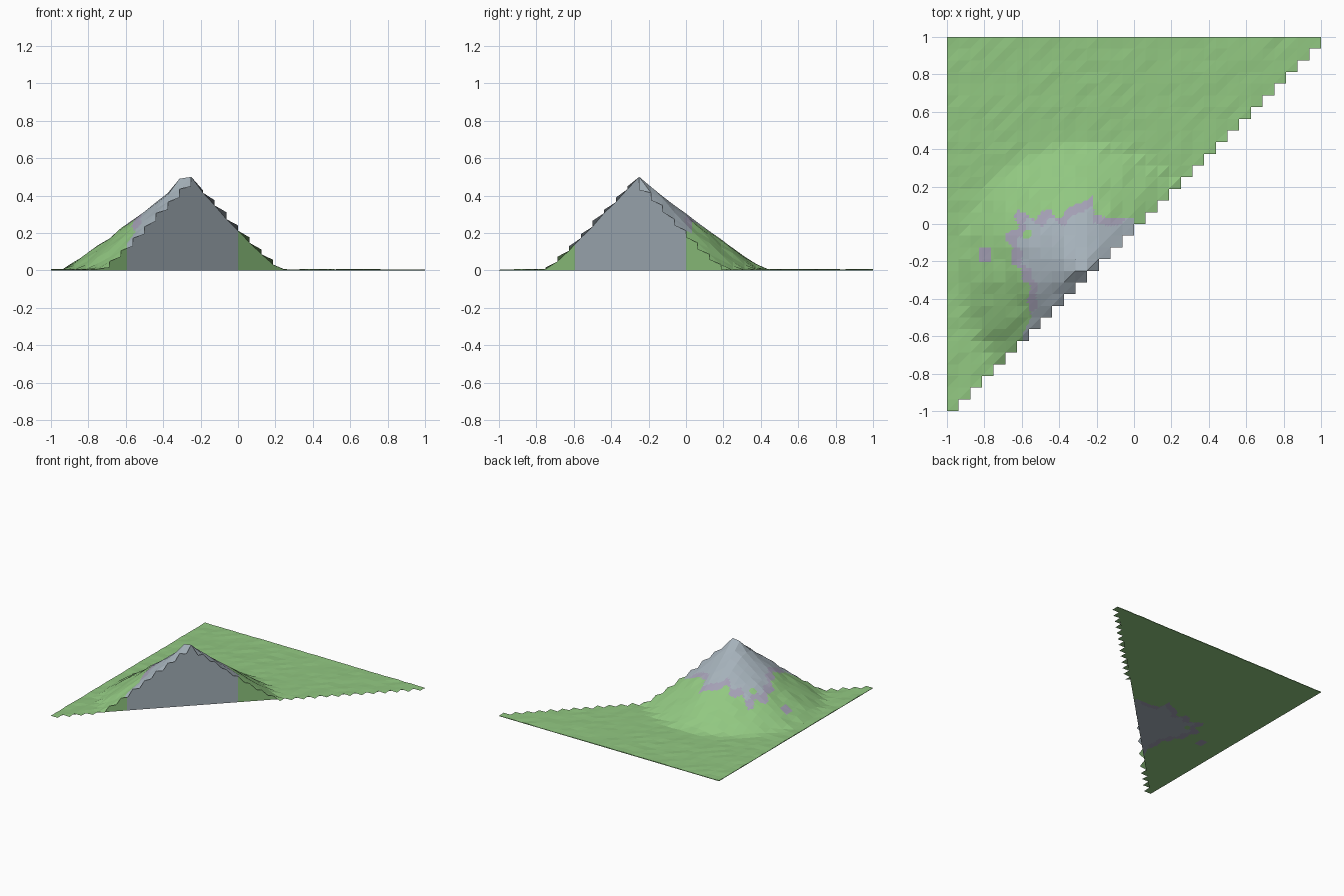
import bpy, bmesh, math, random

if "Cube" in bpy.data.objects:
    bpy.data.objects.remove(bpy.data.objects["Cube"])

random.seed(4)
N, CELL, SUB = 32, 2 / 32, 4      # coarse grid, cell size, colour subdivisions per cell


def material(name, rgb):
    m = bpy.data.materials.new(name)
    m.diffuse_color = (*rgb, 1)
    m.use_nodes = True
    m.node_tree.nodes["Principled BSDF"].inputs["Base Color"].default_value = m.diffuse_color
    return m


MATS = [material("grass_green", (0.285, 0.575, 0.220)),
        material("slate_grey", (0.375, 0.440, 0.490)),
        material("lilac_rock", (0.370, 0.350, 0.460))]

# Ragged outline of the rocky summit, seen from above
ROCK = [(0.0, -0.07), (0.0, 0.03), (-0.12, 0.03), (-0.21, 0.05), (-0.22, 0.15),
        (-0.27, 0.12), (-0.35, 0.09), (-0.39, 0.03), (-0.42, 0.03), (-0.45, 0.08),
        (-0.49, 0.07), (-0.53, 0.02), (-0.62, 0.08), (-0.64, 0.04), (-0.61, -0.02),
        (-0.69, -0.05), (-0.69, -0.09), (-0.65, -0.13), (-0.66, -0.21), (-0.60, -0.24),
        (-0.60, -0.30), (-0.55, -0.33), (-0.57, -0.41), (-0.55, -0.50), (-0.59, -0.58),
        (-0.59, -0.66)]


def in_rock(x, y):
    inside = False
    for (ax, ay), (bx, by) in zip(ROCK, ROCK[1:] + ROCK[:1]):
        if (ay > y) != (by > y) and x < ax + (y - ay) * (bx - ax) / (by - ay):
            inside = not inside
    return inside


def colour(x, y):
    """Slate core, lilac fringe, grass elsewhere."""
    if abs(x + 0.8) < 0.03 and -0.2 < y < -0.12:
        return 2
    if not in_rock(x, y) or math.hypot(x + 0.57, y + 0.055) < 0.025:
        return 0
    cx, cy = -0.25, -0.25
    core = in_rock(cx + (x - cx) * 1.16, cy + (y - cy) * 1.16)
    return 1 if core or y - x < 0.07 else 2


# Coarse heights: a cone with a short ridge at the top and faintly uneven ground
def peak(i, j):
    x, y = -1 + i * CELL, -1 + j * CELL
    if (i, j) == (12, 12):
        return 0.5
    if (i, j) == (11, 12):
        return 0.49
    d = math.hypot(x + 0.27, y + 0.25)
    ground = 0.002 + random.random() * 0.005
    h = 0.5 * max(0, 1 - d / 0.68) ** 1.1
    return max(ground, h + random.uniform(-0.006, 0.006) * (h > 0.02))


H = [[peak(i, j) for j in range(N + 1)] for i in range(N + 1)]


def height(i, j, u, v):
    """Height inside cell (i, j), each cell folded along its rising diagonal."""
    a, c = H[i][j], H[i + 1][j + 1]
    if u >= v:
        b = H[i + 1][j]
        return a + (b - a) * u + (c - b) * v
    d = H[i][j + 1]
    return a + (d - a) * v + (c - d) * u


def build(name, faces):
    bm = bmesh.new()
    for pts in faces:
        f = bm.faces.new([bm.verts.new(p) for p in pts])
        k = len(pts)
        f.material_index = colour(sum(p[0] for p in pts) / k, sum(p[1] for p in pts) / k)
    bmesh.ops.remove_doubles(bm, verts=bm.verts, dist=1e-5)
    me = bpy.data.meshes.new(name)
    bm.to_mesh(me)
    bm.free()
    for m in MATS:
        me.materials.append(m)
    ob = bpy.data.objects.new(name, me)
    bpy.context.collection.objects.link(ob)


top, base, wall, rim = [], [], [], []
for i in range(N):
    for j in range(i, N):
        def pt(a, b):
            u, v = a / SUB, b / SUB
            return (-1 + (i + u) * CELL, -1 + (j + v) * CELL, height(i, j, u, v))

        def floor(p):
            return (p[0], p[1], 0)

        for a in range(SUB):
            for b in range(SUB):
                p, q, r, s = pt(a, b), pt(a + 1, b), pt(a + 1, b + 1), pt(a, b + 1)
                for tri, over in (((p, q, r), a >= b), ((p, r, s), a > b)):
                    top.append(tri)
                    # The diagonal cells overhang the cut, so they get no floor there
                    if not (i == j and over):
                        base.append([floor(t) for t in reversed(tri)])
            # Flat cut face along the diagonal
            if i == j:
                p, r = pt(a, a), pt(a + 1, a + 1)
                wall.append([floor(p), floor(r), r, p])
            # Thin outer rims at the left and back
            if i == 0:
                p, r = pt(0, a + 1), pt(0, a)
                rim.append([floor(p), floor(r), r, p])
            if j == N - 1:
                p, r = pt(a + 1, SUB), pt(a, SUB)
                rim.append([floor(p), floor(r), r, p])

build("mountain_surface", top)
build("ground_base", base)
build("cut_wall", wall)
build("outer_rim", rim)
